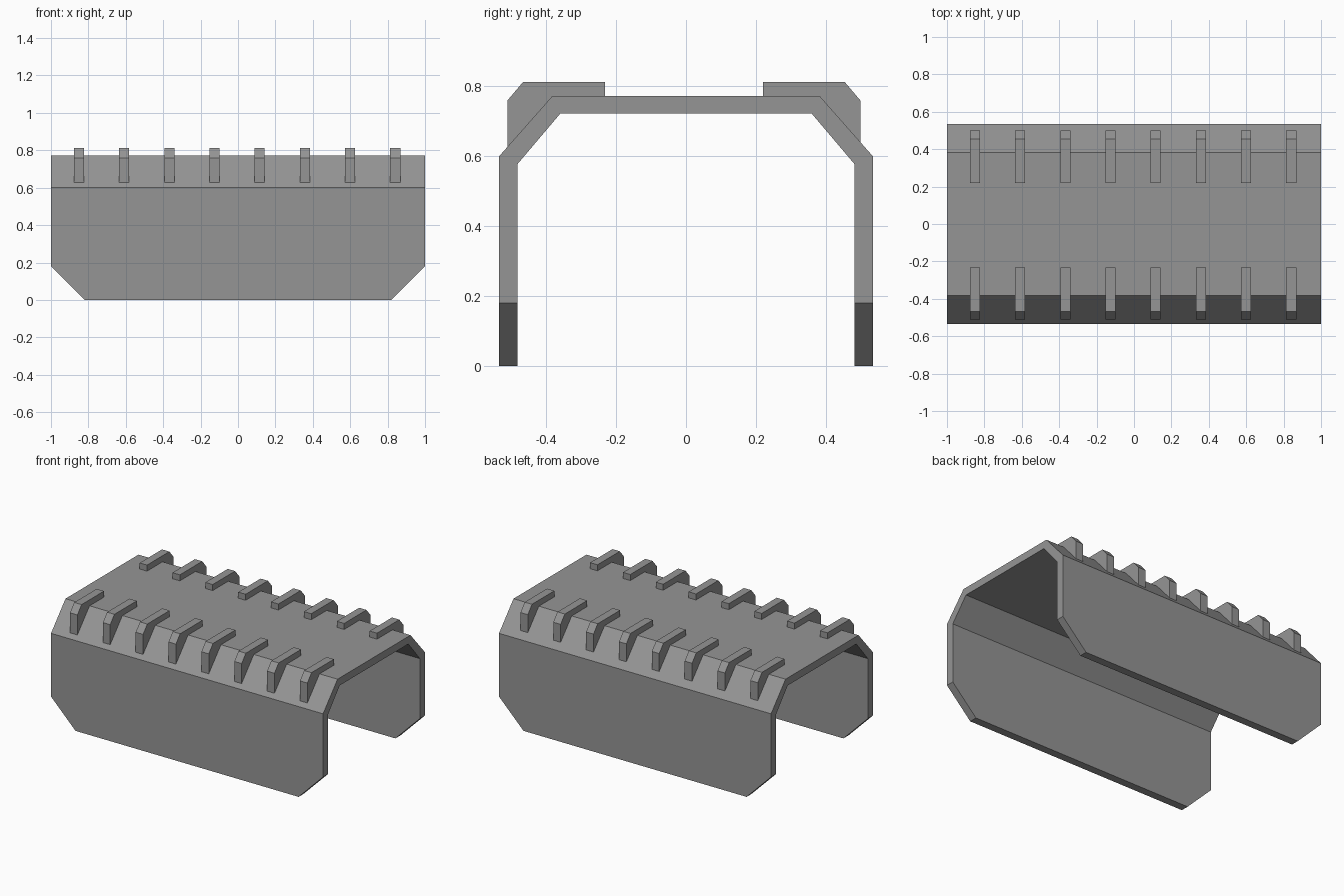
import bpy
import bmesh
from mathutils import Vector

cube = bpy.data.objects.get("Cube")
if cube:
    bpy.data.objects.remove(cube, do_unlink=True)

grey = bpy.data.materials.new("plain grey")
grey.use_nodes = True
colour = (0.3, 0.3, 0.3, 1)
grey.diffuse_color = colour
grey.node_tree.nodes["Principled BSDF"].inputs["Base Color"].default_value = colour


def extrude_profile(name, points, x0, x1, bottom_chamfer=0):
    """Extrude a (y, z) profile along x; optionally chamfer its floor corners."""
    bm = bmesh.new()
    face = bm.faces.new([bm.verts.new((x0, y, z)) for y, z in points])
    new = bmesh.ops.extrude_face_region(bm, geom=[face])["geom"]
    bmesh.ops.translate(bm, vec=Vector((x1 - x0, 0, 0)),
                        verts=[v for v in new if isinstance(v, bmesh.types.BMVert)])
    bmesh.ops.recalc_face_normals(bm, faces=bm.faces[:])
    if bottom_chamfer:
        corners = [e for e in bm.edges
                   if all(v.co.z < 0.001 for v in e.verts)
                   and abs(e.verts[0].co.x - e.verts[1].co.x) < 0.001]
        bmesh.ops.bevel(bm, geom=corners, offset=bottom_chamfer,
                        offset_type='OFFSET', segments=1, affect='EDGES')
    mesh = bpy.data.meshes.new(name)
    bm.to_mesh(mesh)
    bm.free()
    mesh.materials.append(grey)
    obj = bpy.data.objects.new(name, mesh)
    bpy.context.collection.objects.link(obj)
    return obj


# Open-bottomed shell with sloping shoulders and chamfered lower corners
outer = [(0.535, 0), (0.535, 0.6), (0.383, 0.772)]
inner = [(0.36, 0.722), (0.482, 0.578), (0.482, 0)]
half = outer + [(-y, z) for y, z in reversed(outer)]
shell = half + [(-y, z) for y, z in reversed(inner)] + inner
extrude_profile("shell", shell, -1, 1, bottom_chamfer=0.18)

# Two rows of angled ribs wrapped over the shoulders
rib = [(0.505, 0.627), (0.505, 0.76), (0.461, 0.812),
       (0.226, 0.812), (0.226, 0.765), (0.38, 0.765)]
for side, sign in (("front", -1), ("back", 1)):
    profile = [(sign * y - 0.006, z) for y, z in rib]
    for i in range(8):
        x = -0.85 + i * 0.2415
        extrude_profile(f"{side}_rib_{i + 1}", profile, x - 0.027, x + 0.027)
